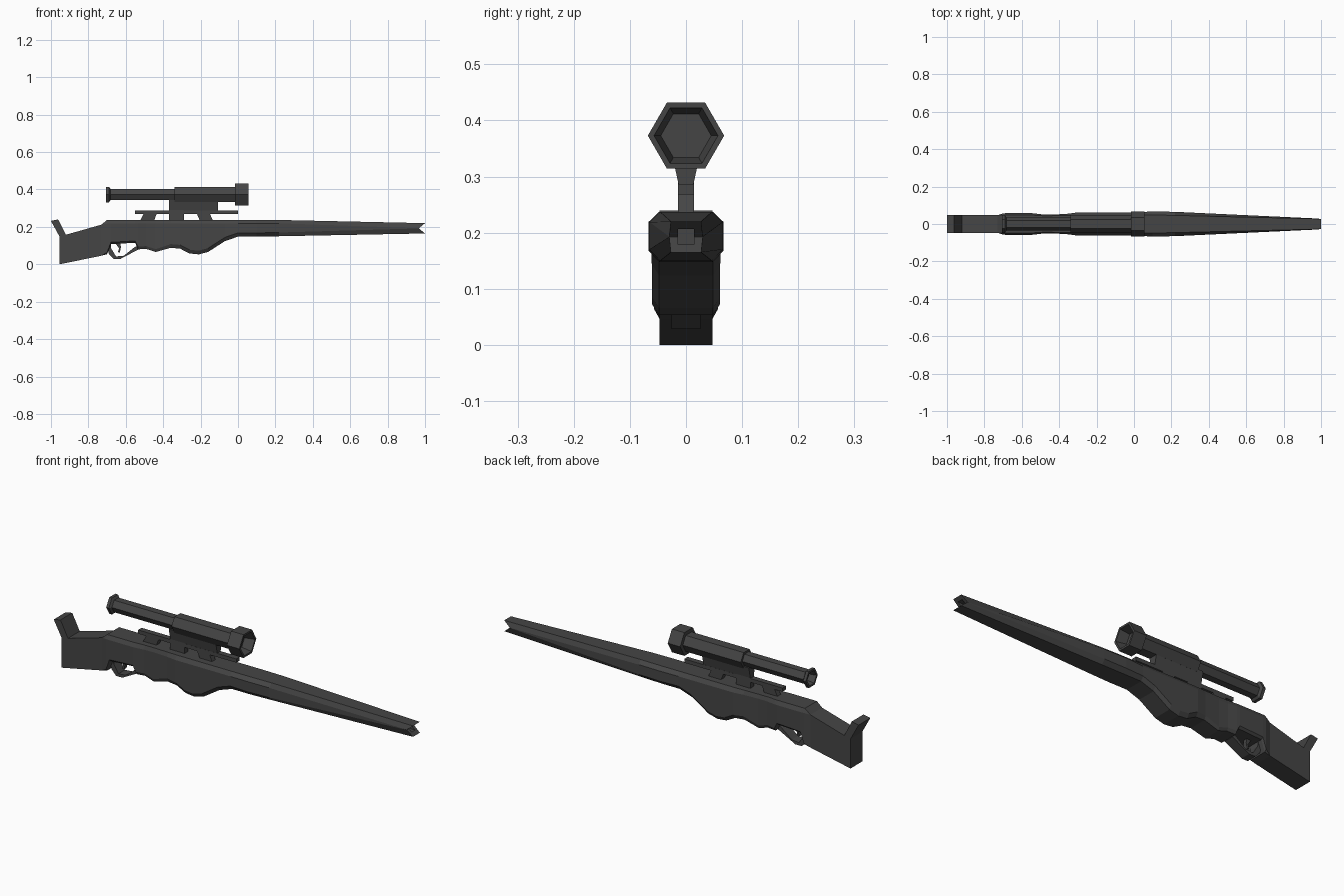
import bpy, bmesh, math

dark = bpy.data.materials.new("dark_metal")
dark.diffuse_color = (0.06, 0.06, 0.06, 1)


def finish(name, bm):
    """Clean the mesh and link it as a flat-shaded object."""
    bmesh.ops.remove_doubles(bm, verts=bm.verts, dist=0.0005)
    bmesh.ops.recalc_face_normals(bm, faces=bm.faces)
    me = bpy.data.meshes.new(name)
    bm.to_mesh(me)
    bm.free()
    me.materials.append(dark)
    ob = bpy.data.objects.new(name, me)
    bpy.context.collection.objects.link(ob)
    return ob


def prism(name, outline, half):
    """Side outline (x, z) extruded to both sides of y = 0."""
    bm = bmesh.new()
    a = [bm.verts.new((x, -half, z)) for x, z in outline]
    b = [bm.verts.new((x, half, z)) for x, z in outline]
    bm.faces.new(a)
    bm.faces.new(b[::-1])
    n = len(a)
    for i in range(n):
        j = (i + 1) % n
        bm.faces.new((a[i], b[i], b[j], a[j]))
    return finish(name, bm)


def tube(name, profile, z, sides=6):
    """(x, radius) profile turned round an x-wards axis at height z."""
    bm = bmesh.new()
    rings = []
    for x, r in profile:
        rings.append([bm.verts.new((x, r * math.cos(t), z + r * math.sin(t)))
                      for t in (math.tau * k / sides for k in range(sides))])
    for p, q in zip(rings, rings[1:]):
        for k in range(sides):
            m = (k + 1) % sides
            bm.faces.new((p[k], p[m], q[m], q[k]))
    bm.faces.new(rings[0])
    bm.faces.new(rings[-1])
    return finish(name, bm)


# Stock, receiver and barrel: lofted chamfered sections
# x, top, bottom, half width, edge half width, top chamfer, bottom chamfer
sections = [
    (-0.955, 0.165, 0.000, 0.047, 0.047, 0, 0),
    (-0.92, 0.158, 0.007, 0.047, 0.047, 0, 0),
    (-0.73, 0.212, 0.046, 0.047, 0.047, 0, 0),
    (-0.70, 0.237, 0.054, 0.057, 0.048, 0.02, 0.01),
    (-0.68, 0.237, 0.108, 0.058, 0.048, 0.02, 0.01),
    (-0.55, 0.237, 0.115, 0.058, 0.048, 0.02, 0.01),
    (-0.535, 0.237, 0.080, 0.057, 0.047, 0.02, 0.015),
    (-0.49, 0.237, 0.082, 0.051, 0.044, 0.02, 0.015),
    (-0.44, 0.237, 0.066, 0.050, 0.044, 0.02, 0.015),
    (-0.36, 0.237, 0.088, 0.054, 0.046, 0.02, 0.02),
    (-0.31, 0.237, 0.084, 0.061, 0.048, 0.02, 0.02),
    (-0.26, 0.237, 0.058, 0.061, 0.048, 0.02, 0.02),
    (-0.21, 0.237, 0.053, 0.061, 0.048, 0.02, 0.02),
    (-0.16, 0.237, 0.066, 0.061, 0.048, 0.02, 0.02),
    (-0.07, 0.237, 0.124, 0.061, 0.048, 0.02, 0.02),
    (0.00, 0.237, 0.148, 0.062, 0.048, 0.02, 0.02),
    (0.10, 0.237, 0.148, 0.067, 0.048, 0.018, 0.02),
    (0.22, 0.237, 0.150, 0.065, 0.046, 0.018, 0.02),
]
bm = bmesh.new()
loops = []
for x, t, b, w, e, ct, cb in sections:
    half = [(e, t), (w, t - ct), (w, b + cb), (e, b)]
    ring = half + [(-y, z) for y, z in reversed(half)]
    loops.append([bm.verts.new((x, y, z)) for y, z in ring])
# Muzzle end, notched into a V from the side
half = [(1, 0.027, 0.22), (0.967, 0.03, 0.193), (0.967, 0.03, 0.192), (1, 0.027, 0.165)]
muzzle = half + [(x, -y, z) for x, y, z in reversed(half)]
loops.append([bm.verts.new(p) for p in muzzle])
for p, q in zip(loops, loops[1:]):
    for k in range(8):
        m = (k + 1) % 8
        bm.faces.new((p[k], p[m], q[m], q[k]))
bm.faces.new(loops[0])
for k in range(3):
    e = loops[-1]
    bm.faces.new((e[k], e[k + 1], e[6 - k], e[7 - k]))
body = finish("stock_and_barrel", bm)

# Square bore
cutter = prism("bore_cutter", [(0.90, 0.179), (1.02, 0.179), (1.02, 0.207), (0.90, 0.207)], 0.014)
cutter.hide_render = True
cutter.hide_set(True)
cut = body.modifiers.new("bore", 'BOOLEAN')
cut.operation = 'DIFFERENCE'
cut.solver = 'EXACT'
cut.object = cutter

# Raised horn at the butt
prism("butt_horn", [(-0.955, 0.15), (-1.0, 0.232), (-0.962, 0.24), (-0.92, 0.158), (-0.92, 0.14)], 0.047)

# Trigger and guard
prism("trigger_guard", [(-0.70, 0.09), (-0.69, 0.055), (-0.665, 0.028), (-0.63, 0.028),
                        (-0.535, 0.078), (-0.535, 0.10), (-0.555, 0.09), (-0.61, 0.046),
                        (-0.652, 0.042), (-0.678, 0.085), (-0.68, 0.115)], 0.026)
prism("trigger", [(-0.66, 0.12), (-0.636, 0.085), (-0.642, 0.065),
                  (-0.632, 0.063), (-0.626, 0.09), (-0.63, 0.12)], 0.01)

# Scope rail, feet and saddle
prism("scope_rail", [(-0.55, 0.268), (0, 0.268), (0, 0.287), (-0.55, 0.287)], 0.014)
feet = {"rear_foot": [(-0.525, 0.23), (-0.45, 0.23), (-0.435, 0.27), (-0.505, 0.27)],
        "middle_foot": [(-0.37, 0.23), (-0.29, 0.23), (-0.29, 0.29), (-0.37, 0.29)],
        "front_foot": [(-0.22, 0.27), (-0.205, 0.235), (-0.135, 0.235), (-0.15, 0.27)]}
for name, outline in feet.items():
    prism(name, outline, 0.014)
saddle = prism("scope_saddle", [(-0.37, 0.285), (-0.107, 0.285), (-0.107, 0.345), (-0.37, 0.345)], 0.013)
for v in saddle.data.vertices:
    if v.co.z > 0.3:
        v.co.y *= 2.0

# Hexagonal scope with hollow ends
tube("scope", [(-0.67, 0.03), (-0.705, 0.037), (-0.705, 0.048), (-0.69, 0.048), (-0.682, 0.035),
               (-0.34, 0.035), (-0.34, 0.047), (-0.015, 0.047), (-0.015, 0.068),
               (0.055, 0.068), (0.055, 0.057), (0.005, 0.045)], 0.373)
